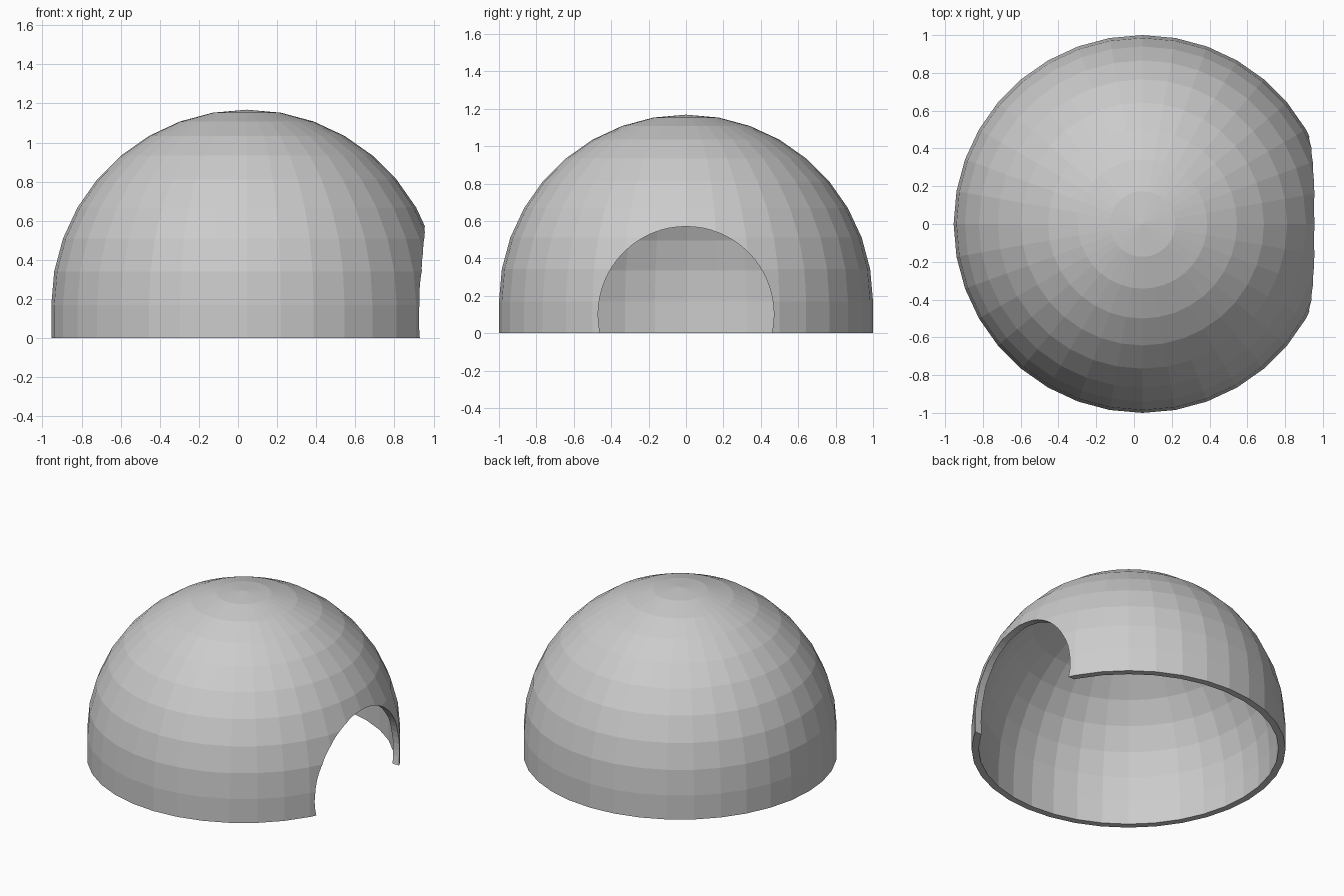
import bpy, bmesh, math
from mathutils import Vector, Matrix

if "Cube" in bpy.data.objects:
    bpy.data.objects.remove(bpy.data.objects["Cube"])

CX, BASE, R, WALL = 0.045, 0.168, 1.0, 0.045
SEG, RINGS = 36, 9


def arc(radius):
    # Quarter-circle from the equator to the pole, with a straight skirt below
    pts = [(radius, 0.0)]
    for i in range(RINGS + 1):
        a = math.pi / 2 * i / RINGS
        pts.append((radius * math.cos(a), BASE + radius * math.sin(a)))
    return pts


def add_object(name, bm):
    me = bpy.data.meshes.new(name)
    bm.to_mesh(me)
    bm.free()
    ob = bpy.data.objects.new(name, me)
    bpy.context.collection.objects.link(ob)
    return ob


# Dome shell: outer and inner profiles joined at the bottom rim and spun
bm = bmesh.new()
profile = arc(R)[::-1] + arc(R - WALL)
verts = [bm.verts.new((CX + r, 0, z)) for r, z in profile]
edges = [bm.edges.new(pair) for pair in zip(verts, verts[1:])]
bmesh.ops.spin(bm, geom=verts + edges, cent=(CX, 0, 0), axis=(0, 0, 1),
               angle=math.tau, steps=SEG, use_duplicate=False)
bmesh.ops.remove_doubles(bm, verts=bm.verts, dist=1e-4)
bmesh.ops.recalc_face_normals(bm, faces=bm.faces)
dome = add_object("dome_shell", bm)

# Round doorway cutter running along x through the right side
bm = bmesh.new()
bmesh.ops.create_cone(bm, cap_ends=True, segments=64, radius1=0.47, radius2=0.47, depth=1.0,
                      matrix=Matrix.Translation(Vector((1.0, 0, 0.1))) @ Matrix.Rotation(math.pi / 2, 4, 'Y'))
cutter = add_object("doorway_cutter", bm)
cutter.hide_render = True
cutter.hide_set(True)

# Doorway opening
cut = dome.modifiers.new("doorway", 'BOOLEAN')
cut.operation = 'DIFFERENCE'
cut.solver = 'EXACT'
cut.object = cutter
